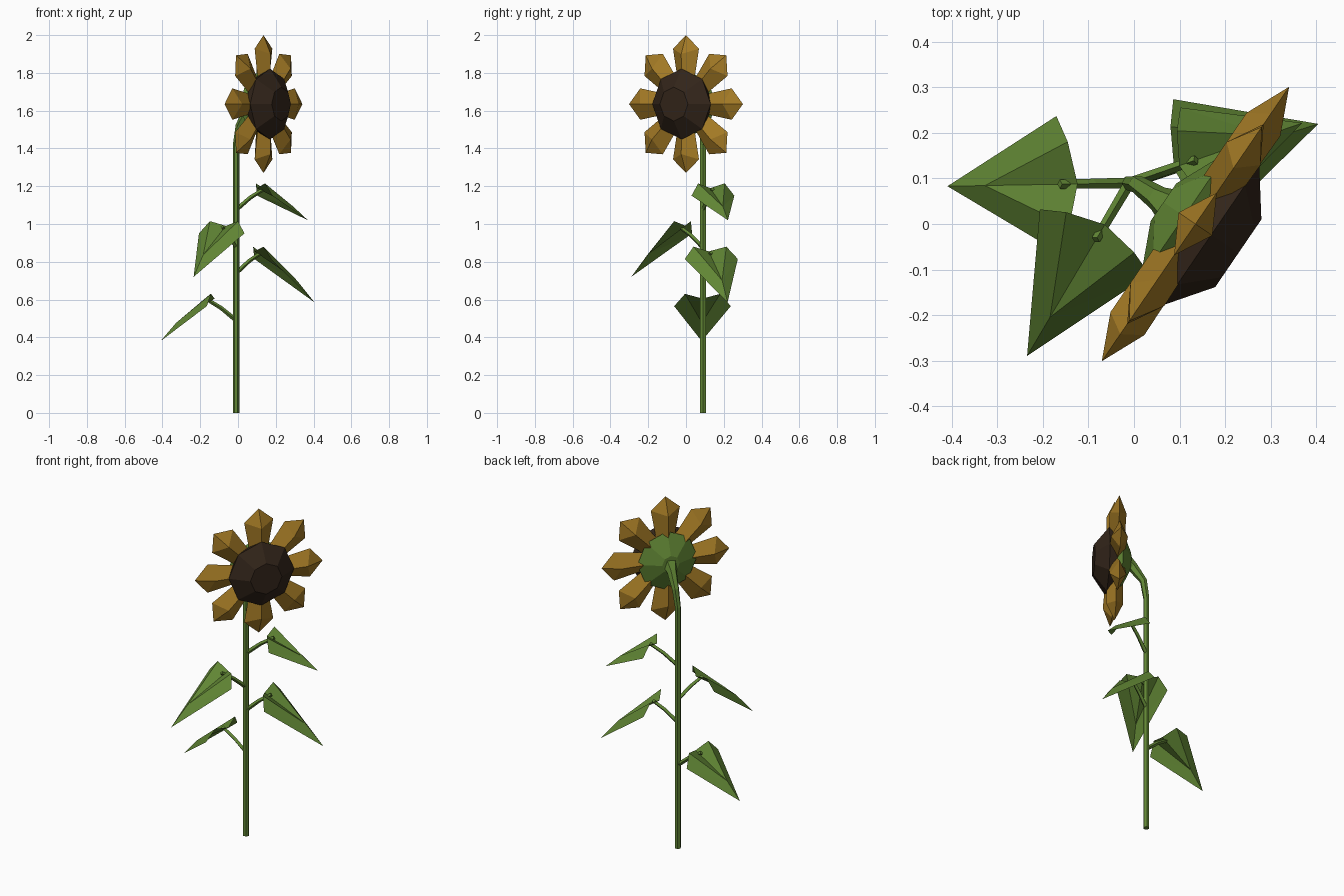
import bpy
from math import cos, sin, pi
from mathutils import Vector, Matrix

if "Cube" in bpy.data.objects:
    bpy.data.objects.remove(bpy.data.objects["Cube"])


def material(name, color):
    m = bpy.data.materials.new(name)
    m.diffuse_color = (*color, 1)
    m.use_nodes = True
    m.node_tree.nodes["Principled BSDF"].inputs["Base Color"].default_value = m.diffuse_color
    return m


GREEN = material("green", (0.12, 0.24, 0.035))
GOLD = material("gold", (0.36, 0.19, 0.018))
BROWN = material("brown", (0.032, 0.018, 0.01))

STEM = Vector((-0.01, 0.09, 0))

# Flower head frame: local x across the face, y up, z facing outward
HEAD = Matrix(((0.564, 0, 0.826, 0.135),
               (0.826, 0, -0.564, 0.0),
               (0, 1, 0, 1.635),
               (0, 0, 0, 1)))


def mesh_object(name, verts, faces, mat, matrix=None):
    me = bpy.data.meshes.new(name)
    me.from_pydata([tuple(v) for v in verts], [], faces)
    if matrix:
        me.transform(matrix)
    me.materials.append(mat)
    ob = bpy.data.objects.new(name, me)
    bpy.context.collection.objects.link(ob)
    return ob


def tube(name, points, radii, resolution):
    cu = bpy.data.curves.new(name, 'CURVE')
    cu.dimensions = '3D'
    cu.bevel_depth = 1.0
    cu.bevel_resolution = resolution
    cu.use_fill_caps = True
    sp = cu.splines.new('POLY')
    sp.points.add(len(points) - 1)
    sp.use_smooth = False
    for p, co, r in zip(sp.points, points, radii):
        p.co = (*co, 1)
        p.radius = r
    cu.materials.append(GREEN)
    ob = bpy.data.objects.new(name, cu)
    bpy.context.collection.objects.link(ob)


def octagon_rings(name, rings, mat):
    # Lofted octagons given as (radius, depth) in the head frame
    verts = [(r * cos(k * pi / 4), r * sin(k * pi / 4), d)
             for r, d in rings for k in range(8)]
    faces = [list(range(7, -1, -1))]
    for i in range(len(rings) - 1):
        for k in range(8):
            a, b = i * 8 + k, i * 8 + (k + 1) % 8
            faces.append((a, b, b + 8, a + 8))
    top = (len(rings) - 1) * 8
    faces.append(list(range(top, top + 8)))
    mesh_object(name, verts, faces, mat, HEAD)


# Stem, bending forward into the flower head
def behind(d, z):
    p = HEAD @ Vector((0, 0, d))
    return Vector((p.x, p.y, z))


tube("stem",
     [STEM, STEM + Vector((0, 0, 1.42)), behind(-0.155, 1.52),
      behind(-0.10, 1.60), behind(-0.05, 1.635)],
     [0.017, 0.017, 0.02, 0.028, 0.05], 1)

# Seed disc and green calyx
octagon_rings("seed_disc", [(0.17, 0.0), (0.187, 0.042), (0.09, 0.114)], BROWN)
octagon_rings("calyx", [(0.05, -0.085), (0.172, -0.03), (0.15, 0.0)], GREEN)

# Eight petals with a ridge on front and back
PETAL = [(0.11, -0.05, 0), (0.11, 0, 0.042), (0.11, 0.05, 0), (0.11, 0, -0.045),
         (0.293, -0.083, 0), (0.265, 0, 0.045), (0.293, 0.083, 0), (0.265, 0, -0.045),
         (0.365, 0, 0)]
PETAL_FACES = [(3, 2, 1, 0)]
for k in range(4):
    n = (k + 1) % 4
    PETAL_FACES += [(k, n, n + 4, k + 4), (k + 4, n + 4, 8)]
for k in range(8):
    ob = mesh_object(f"petal_{k + 1}", PETAL, PETAL_FACES, GOLD,
                     HEAD @ Matrix.Rotation(k * pi / 4, 4, 'Z'))
    ob.data.flip_normals()


# Drooping leaves, each on a thin stalk
def leaf(i, tip, z0, half_w, so):
    out = Vector((tip[0], tip[1], 0)) - STEM
    length = out.length
    out.normalize()
    side = Vector((-out.y, out.x, 0))
    drop = tip[2] - z0

    def at(o, w, z):
        return STEM + out * o + side * w + Vector((0, 0, z0 + z))

    w = half_w
    verts = [at(length, 0, drop),
             at(so + 0.66 * (length - so), 0, drop * 0.56),
             at(so, w, -0.035), at(so - 0.024, w * 0.62, 0.03),
             at(so - 0.044, 0, 0.005),
             at(so - 0.024, -w * 0.62, 0.03), at(so, -w, -0.035)]
    faces = [(0, 1, 2), (1, 3, 2), (1, 4, 3), (1, 5, 4), (1, 6, 5), (0, 6, 1)]
    mesh_object(f"leaf_{i}", verts, faces, GREEN).data.flip_normals()
    tube(f"leaf_stalk_{i}",
         [at(0, 0, -0.11), at(so * 0.5, 0, -0.045), at(so - 0.005, 0, 0.0)],
         [0.012, 0.011, 0.01], 0)


leaf(1, (-0.41, 0.083, 0.38), 0.60, 0.150, 0.158)
leaf(2, (-0.235, -0.29, 0.72), 0.985, 0.140, 0.150)
leaf(3, (0.405, 0.22, 0.585), 0.85, 0.147, 0.147)
leaf(4, (0.37, 0.222, 1.02), 1.185, 0.120, 0.160)
